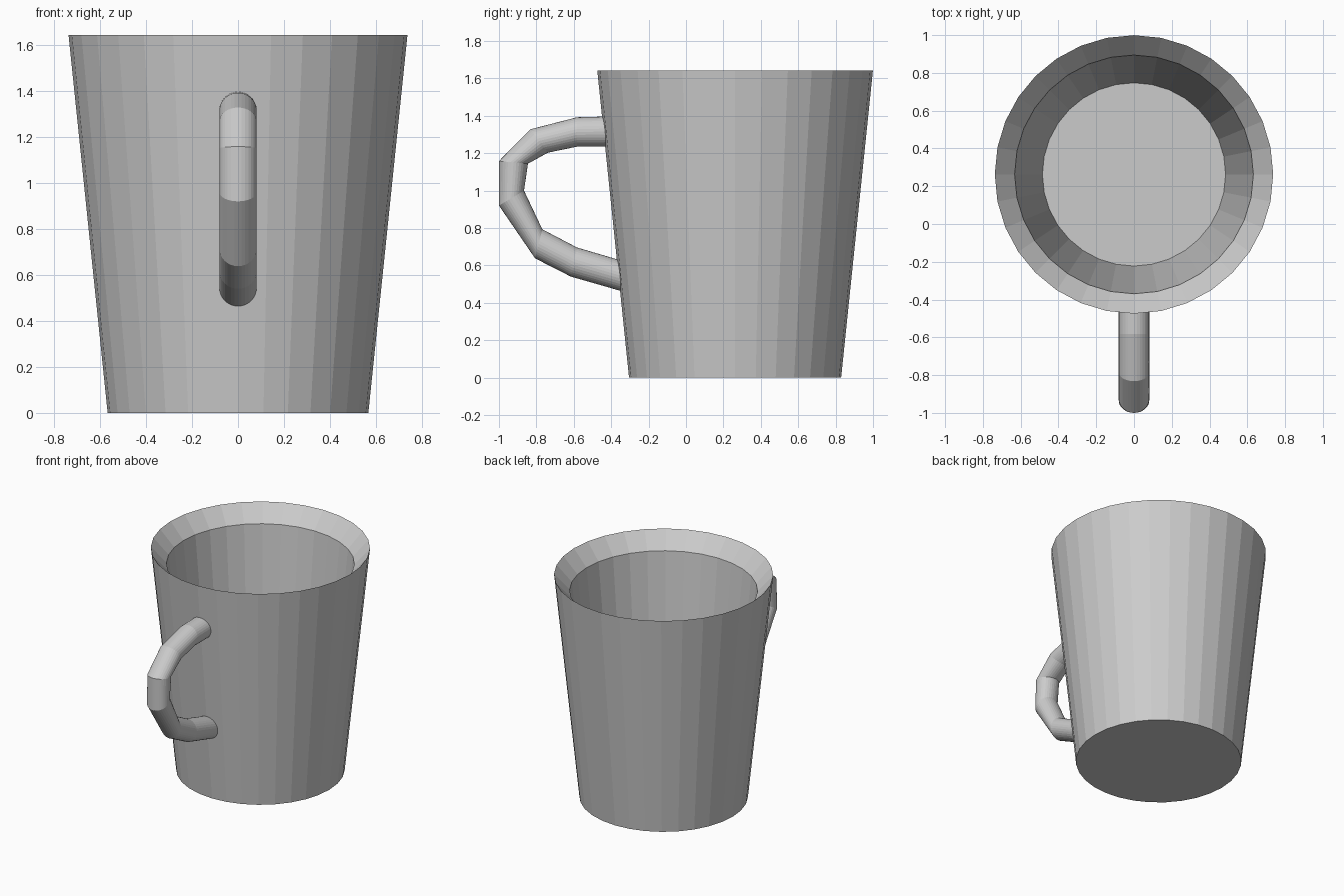
import bpy, bmesh
from math import sin, cos, tau
from mathutils import Vector

if "Cube" in bpy.data.objects:
    bpy.data.objects.remove(bpy.data.objects["Cube"])

CY = 0.2625   # cup axis in y


def make_object(name, bm):
    bmesh.ops.recalc_face_normals(bm, faces=bm.faces)
    mesh = bpy.data.meshes.new(name)
    bm.to_mesh(mesh)
    bm.free()
    obj = bpy.data.objects.new(name, mesh)
    bpy.context.collection.objects.link(obj)
    return obj


def loft(name, rings):
    """Skin a list of equal-length point rings and cap both ends."""
    bm = bmesh.new()
    rows = [[bm.verts.new(p) for p in ring] for ring in rings]
    n = len(rows[0])
    for a, b in zip(rows, rows[1:]):
        for i in range(n):
            j = (i + 1) % n
            bm.faces.new((a[i], a[j], b[j], b[i]))
    bm.faces.new(rows[0])
    bm.faces.new(rows[-1])
    return make_object(name, bm)


# Cup body: outer wall, sloped lip, inner wall and floor (radius, z)
profile = [(0.567, 0), (0.737, 1.643), (0.632, 1.527), (0.485, 0.11)]
SIDES = 32
loft("cup_body", [[(r * cos(tau * i / SIDES), CY + r * sin(tau * i / SIDES), z)
                   for i in range(SIDES)] for r, z in profile])

# Handle: mitred round tube, each joint given by its outer and inner (y, z)
joints = [((-0.40, 1.397), (-0.40, 1.235)),
          ((-0.583, 1.392), (-0.583, 1.235)),
          ((-0.832, 1.328), (-0.738, 1.203)),
          ((-1.0, 1.158), (-0.845, 1.144)),
          ((-1.0, 0.92), (-0.866, 1.0)),
          ((-0.807, 0.638), (-0.768, 0.793)),
          ((-0.615, 0.54), (-0.583, 0.696)),
          ((-0.325, 0.457), (-0.325, 0.62))]
HALF_WIDTH = 0.081
rings = []
for outer, inner in joints:
    o, k = Vector((0, *outer)), Vector((0, *inner))
    mid, arm = (o + k) / 2, (o - k) / 2
    rings.append([mid + arm * cos(tau * i / 32) + Vector((HALF_WIDTH * sin(tau * i / 32), 0, 0))
                  for i in range(32)])
loft("handle", rings)
